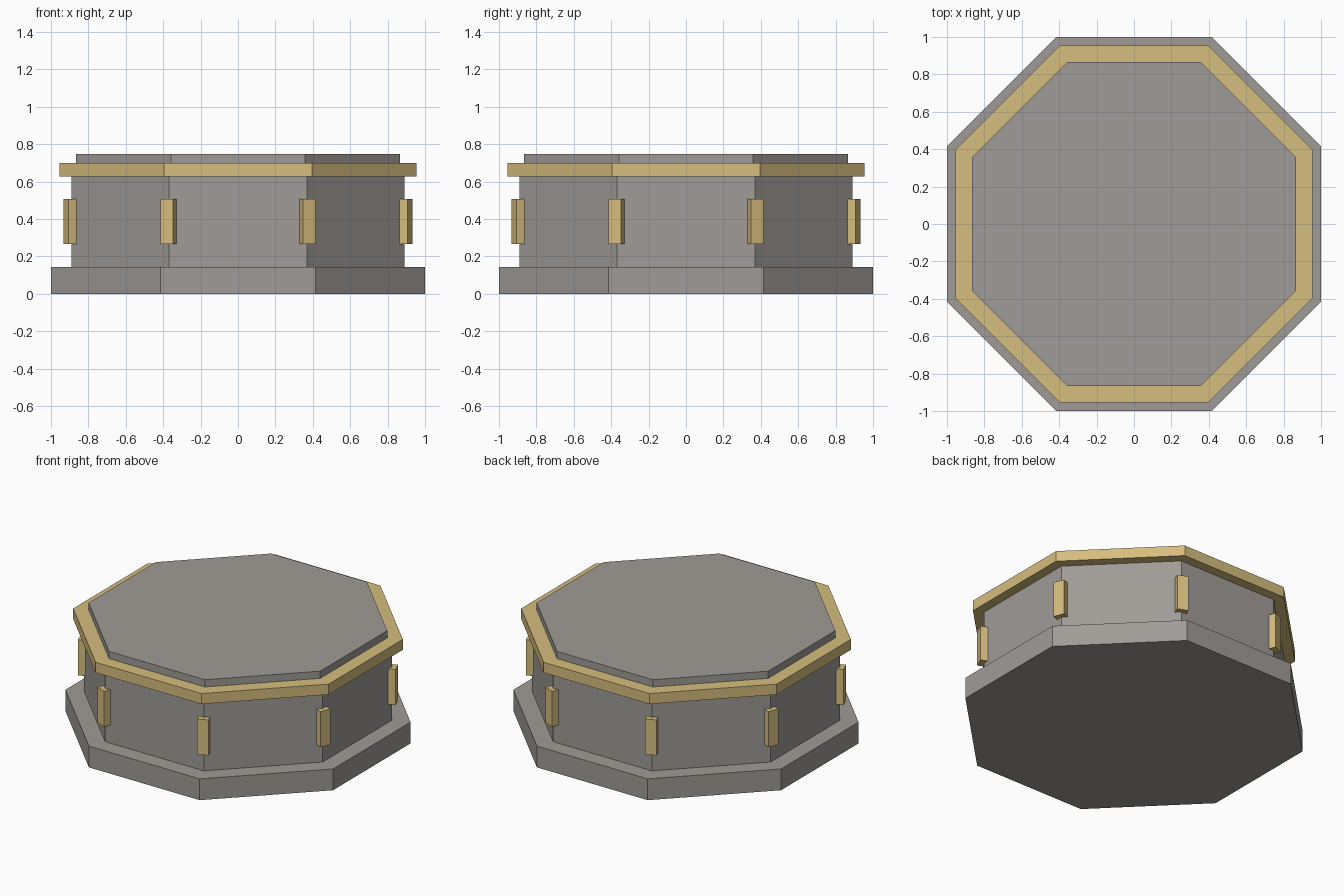
import bpy
import math

if "Cube" in bpy.data.objects:
    bpy.data.objects.remove(bpy.data.objects["Cube"])

SIDES = 8
STEP = 2 * math.pi / SIDES


def material(name, rgb):
    m = bpy.data.materials.new(name)
    m.diffuse_color = (*rgb, 1)
    m.use_nodes = True
    m.node_tree.nodes["Principled BSDF"].inputs["Base Color"].default_value = m.diffuse_color
    return m


stone = material("warm_grey_stone", (0.35, 0.33, 0.31))
gold = material("pale_gold", (0.67, 0.51, 0.21))


def octagon(name, apothem, z0, z1, mat):
    """Eight-sided slab with flat sides facing the axes."""
    r = apothem / math.cos(STEP / 2)
    ring = [(r * math.cos((i + 0.5) * STEP), r * math.sin((i + 0.5) * STEP))
            for i in range(SIDES)]
    verts = [(x, y, z) for z in (z0, z1) for x, y in ring]
    faces = [tuple(reversed(range(SIDES))), tuple(range(SIDES, 2 * SIDES))]
    for i in range(SIDES):
        j = (i + 1) % SIDES
        faces.append((i, j, j + SIDES, i + SIDES))
    mesh = bpy.data.meshes.new(name)
    mesh.from_pydata(verts, [], faces)
    mesh.materials.append(mat)
    ob = bpy.data.objects.new(name, mesh)
    bpy.context.collection.objects.link(ob)
    return ob


# Stacked tiers of the pedestal
octagon("base_plinth", 1.0, 0.0, 0.144, stone)
octagon("main_body", 0.891, 0.144, 0.627, stone)
octagon("gold_band", 0.955, 0.627, 0.698, gold)
octagon("top_slab", 0.865, 0.698, 0.747, stone)

# Upright gold blocks on the body corners
outer, inner, width = 0.996, 0.935, 0.072
z_low, z_high = 0.266, 0.506
for i in range(SIDES):
    a = (i + 0.5) * STEP
    r = (outer + inner) / 2
    bpy.ops.mesh.primitive_cube_add(
        size=1, rotation=(0, 0, a),
        location=(r * math.cos(a), r * math.sin(a), (z_low + z_high) / 2))
    block = bpy.context.object
    block.name = f"corner_block_{i + 1}"
    block.scale = (outer - inner, width, z_high - z_low)
    block.data.materials.append(gold)
